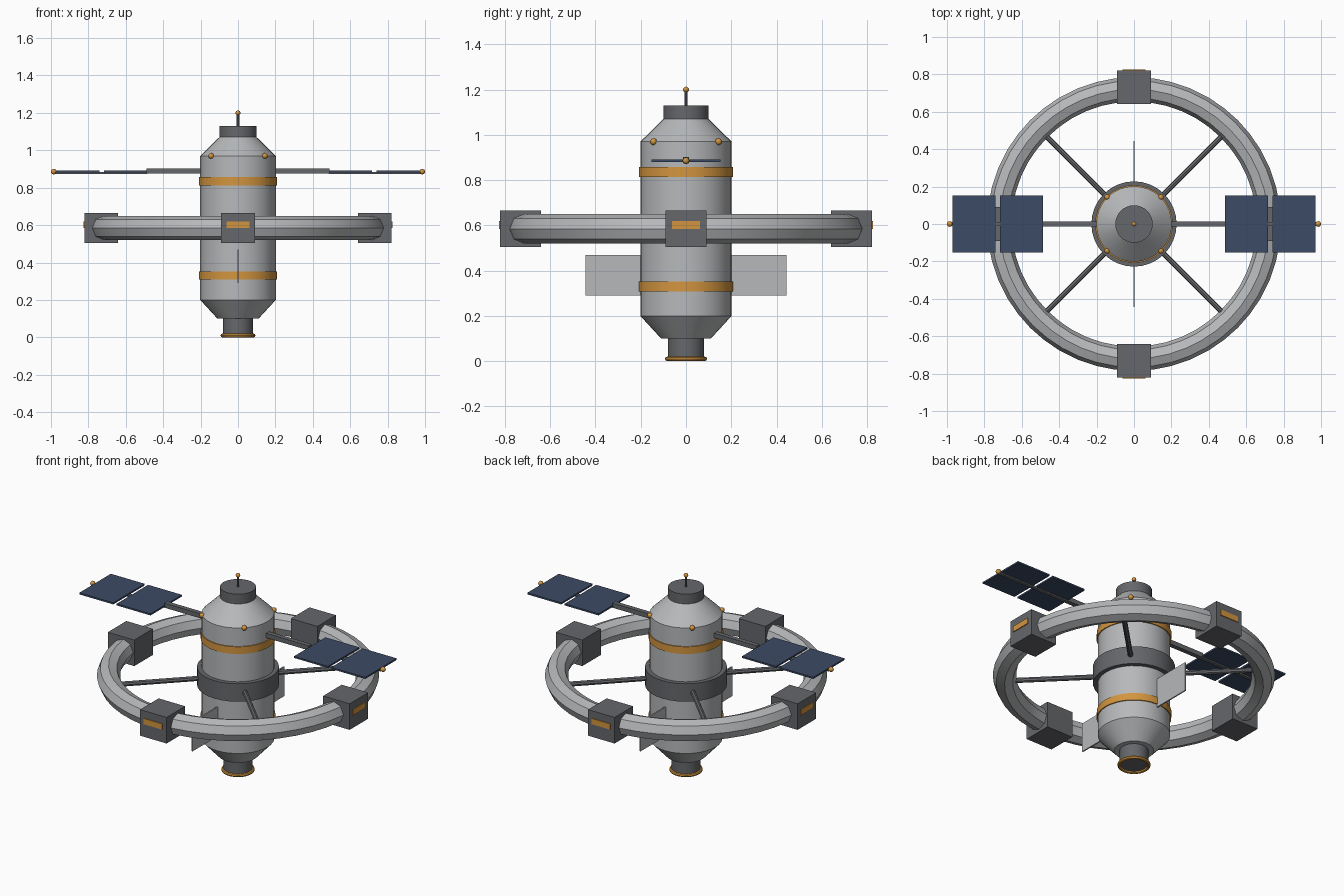
import bpy, math
from mathutils import Vector

if "Cube" in bpy.data.objects:
    bpy.data.objects.remove(bpy.data.objects["Cube"])


def material(name, rgb):
    m = bpy.data.materials.new(name)
    m.diffuse_color = (*rgb, 1)
    m.use_nodes = True
    m.node_tree.nodes["Principled BSDF"].inputs["Base Color"].default_value = m.diffuse_color
    return m


HULL = material("light_grey_hull", (0.47, 0.48, 0.49))
DARK = material("dark_grey_metal", (0.13, 0.135, 0.145))
ORANGE = material("orange_accent", (0.65, 0.30, 0.05))
BLUE = material("solar_blue", (0.045, 0.07, 0.13))


def finish(name, mat, smooth=True):
    ob = bpy.context.object
    ob.name = name
    ob.data.materials.append(mat)
    if smooth:
        bpy.ops.object.shade_smooth_by_angle(angle=math.radians(30))
    return ob


def cone(name, r1, r2, z1, z2, mat, sides=32):
    bpy.ops.mesh.primitive_cone_add(vertices=sides, radius1=r1, radius2=r2,
                                    depth=z2 - z1, location=(0, 0, (z1 + z2) / 2))
    return finish(name, mat)


def rod(name, a, b, r, mat, sides=8):
    a, b = Vector(a), Vector(b)
    d = b - a
    bpy.ops.mesh.primitive_cylinder_add(vertices=sides, radius=r, depth=d.length, location=(a + b) / 2,
                                        rotation=d.to_track_quat('Z', 'Y').to_euler())
    return finish(name, mat)


def box(name, centre, size, mat, turn=0):
    bpy.ops.mesh.primitive_cube_add(size=1, location=centre, rotation=(0, 0, turn))
    bpy.context.object.scale = size
    return finish(name, mat, False)


def ball(name, centre, r, mat):
    bpy.ops.mesh.primitive_uv_sphere_add(segments=12, ring_count=8, radius=r, location=centre)
    return finish(name, mat)


def torus(name, z, major, minor, mat, n, m):
    bpy.ops.mesh.primitive_torus_add(location=(0, 0, z), major_radius=major, minor_radius=minor,
                                     major_segments=n, minor_segments=m)
    return finish(name, mat)


def polar(r, a, z):
    return (r * math.cos(a), r * math.sin(a), z)


# Central hull
cone("hull", 0.202, 0.202, 0.20, 0.97, HULL)
cone("lower_taper", 0.11, 0.202, 0.10, 0.20, HULL)
cone("upper_taper", 0.202, 0.10, 0.97, 1.07, HULL)
cone("docking_cap", 0.10, 0.10, 1.07, 1.13, DARK)
cone("engine_nozzle", 0.08, 0.08, 0.01, 0.10, DARK)
torus("nozzle_rim", 0.01, 0.083, 0.01, ORANGE, 32, 8)
for i, z in enumerate((0.33, 0.835)):
    cone(f"hull_band_{i}", 0.208, 0.208, z - 0.022, z + 0.022, ORANGE)

# Mast and marker lights
rod("antenna_mast", (0, 0, 1.12), (0, 0, 1.20), 0.007, DARK)
ball("antenna_tip", (0, 0, 1.20), 0.013, ORANGE)

# Habitat ring, collar, spokes and pods
RZ = 0.585
torus("habitat_ring", RZ, 0.72, 0.065, HULL, 48, 8)
cone("spoke_collar", 0.228, 0.228, RZ - 0.055, RZ + 0.055, DARK)
for i in range(4):
    a = i * math.pi / 2
    d = a + math.pi / 4
    rod(f"spoke_{i}", polar(0.20, d, RZ), polar(0.69, d, RZ), 0.015, DARK)
    ball(f"marker_light_{i}", polar(0.203, d, 0.97), 0.015, ORANGE)
    box(f"pod_{i}", polar(0.731, a, RZ), (0.18, 0.18, 0.16), DARK, a)
    box(f"pod_window_{i}", polar(0.822, a, 0.602), (0.008, 0.125, 0.035), ORANGE, a)

# Solar wings and fins, mirrored
PZ = 0.886
for side, s in (("left", -1), ("right", 1)):
    box(f"wing_boom_{side}", (s * 0.34, 0, PZ + 0.003), (0.30, 0.028, 0.028), DARK)
    box(f"wing_rail_{side}", (s * 0.73, 0, PZ - 0.007), (0.49, 0.02, 0.012), DARK)
    box(f"inner_panel_{side}", (s * 0.602, 0, PZ), (0.23, 0.305, 0.01), BLUE)
    box(f"outer_panel_{side}", (s * 0.855, 0, PZ), (0.23, 0.305, 0.01), BLUE)
    ball(f"wing_light_{side}", (s * 0.985, 0, PZ), 0.015, ORANGE)
    box(f"fin_{side}", (0, s * 0.318, 0.38), (0.008, 0.254, 0.18), HULL)
